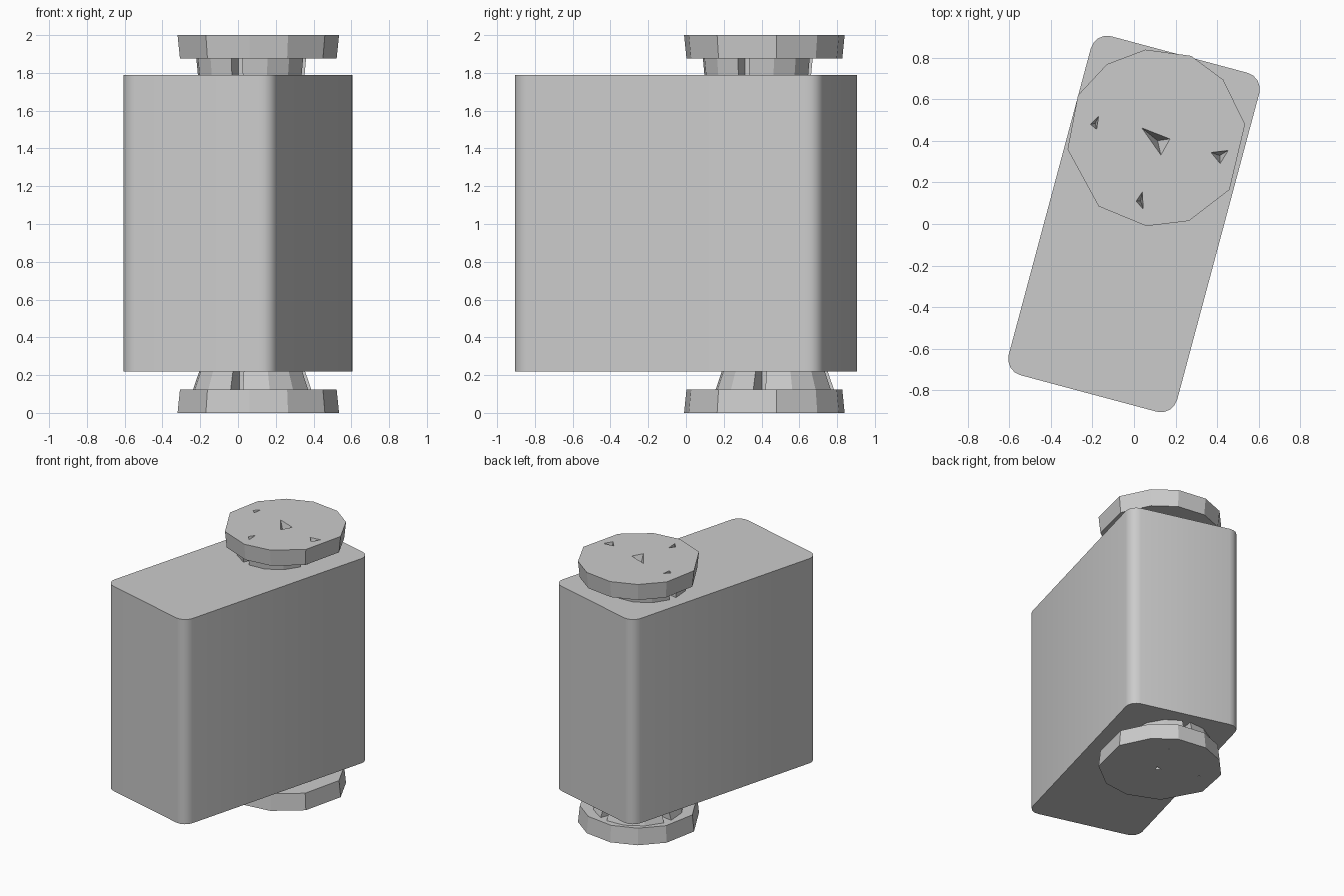
import bpy, bmesh
from math import cos, sin, radians
from mathutils import Matrix, Vector

if "Cube" in bpy.data.objects:
    bpy.data.objects.remove(bpy.data.objects["Cube"], do_unlink=True)

grey = bpy.data.materials.new("plain grey")
grey.use_nodes = True
COLOUR = (0.6, 0.6, 0.6, 1)
grey.diffuse_color = COLOUR
grey.node_tree.nodes["Principled BSDF"].inputs["Base Color"].default_value = COLOUR


def finish(bm, name):
    bmesh.ops.recalc_face_normals(bm, faces=bm.faces)
    mesh = bpy.data.meshes.new(name)
    bm.to_mesh(mesh)
    bm.free()
    mesh.materials.append(grey)
    obj = bpy.data.objects.new(name, mesh)
    bpy.context.collection.objects.link(obj)
    return obj


def loft(bm, low, high):
    """Closed solid between two matching outlines of 3D points."""
    a = [bm.verts.new(p) for p in low]
    b = [bm.verts.new(p) for p in high]
    bm.faces.new(a[::-1])
    bm.faces.new(b)
    for i in range(len(a)):
        j = (i + 1) % len(a)
        bm.faces.new((a[i], a[j], b[j], b[i]))


# Main block: turned box with rounded upright edges
TURN = radians(-15)
bm = bmesh.new()
bmesh.ops.create_cube(bm, size=1)
bmesh.ops.scale(bm, vec=(0.84, 1.69, 1.57), verts=bm.verts)
upright = [e for e in bm.edges
           if abs(e.verts[0].co.z - e.verts[1].co.z) > 1]
bmesh.ops.bevel(bm, geom=upright, offset=0.08, segments=4, profile=0.5,
                affect='EDGES')
bmesh.ops.transform(bm, verts=bm.verts,
                    matrix=Matrix.Translation((0, 0, 1.005)) @ Matrix.Rotation(TURN, 4, 'Z'))
body = finish(bm, "main_block")
bpy.ops.object.select_all(action='DESELECT')
body.select_set(True)
bpy.context.view_layer.objects.active = body
bpy.ops.object.shade_smooth_by_angle(angle=radians(30))

# Uneven round outline shared by both end discs
RIM = [(.055, .84), (.275, .81), (.43, .695), (.535, .48), (.46, .165),
       (.265, .015), (.06, -.01), (-.17, .085), (-.32, .36), (-.27, .62),
       (-.13, .77)]
CENTRE = Vector((0.105, 0.415))


def rim(z, scale):
    pts = [CENTRE + (Vector(p) - CENTRE) * scale for p in RIM]
    return [(p.x, p.y, z) for p in reversed(pts)]


def disc(name, outer_z, inner_z, dents, depth):
    bm = bmesh.new()
    ends = [(outer_z, 1.0), (inner_z, 0.97)]
    ends.sort()
    loft(bm, rim(*ends[0]), rim(*ends[1]))
    obj = finish(bm, name)
    # Three-sided screw dents sunk into the outer face
    out = 1 if outer_z > inner_z else -1
    bm = bmesh.new()
    for tri in dents:
        mid = sum((Vector(p) for p in tri), Vector((0, 0))) / 3
        base = [bm.verts.new((x, y, outer_z + out * 0.003)) for x, y in tri]
        tip = bm.verts.new((mid.x, mid.y, outer_z - out * depth))
        bm.faces.new(base)
        for i in range(3):
            bm.faces.new((base[i], base[(i + 1) % 3], tip))
    cutter = finish(bm, "dent_cutter")
    cutter.hide_render = True
    mod = obj.modifiers.new("dents", 'BOOLEAN')
    mod.operation = 'DIFFERENCE'
    mod.solver = 'EXACT'
    mod.object = cutter
    bpy.context.view_layer.objects.active = obj
    bpy.ops.object.modifier_apply(modifier=mod.name)
    bpy.data.objects.remove(cutter, do_unlink=True)


def small_dent(x, y, r):
    return [(x - r, y), (x + r, y + r * .5), (x + r * .5, y - r)]


disc("top_disc", 2.0, 1.875,
     [[(.035, .465), (.175, .41), (.13, .33)],
      [(-.21, .48), (-.17, .52), (-.18, .455)],
      [(.37, .345), (.455, .355), (.415, .29)],
      [(.01, .11), (.04, .155), (.045, .07)]], 0.1)
disc("bottom_disc", 0.0, 0.125,
     [small_dent(.12, .41, .025), small_dent(-.165, .51, .01),
      small_dent(.235, .66, .008)], 0.06)


def arc(x, y, z, r_in, r_out, start, sweep, steps=3):
    """Outline of a ring sector."""
    angles = [radians(start + sweep * i / steps) for i in range(steps + 1)]
    return ([(x + r_out * cos(a), y + r_out * sin(a), z) for a in angles] +
            [(x + r_in * cos(a), y + r_in * sin(a), z) for a in reversed(angles)])


def collar(name, x, y, z_low, r_low, z_high, r_high):
    """Four slotted sectors around a solid core."""
    bm = bmesh.new()
    for k in range(4):
        start = k * 90 - 9
        loft(bm, arc(x, y, z_low, .19, r_low, start, 78),
             arc(x, y, z_high, .19, r_high, start, 78))
    bmesh.ops.create_cone(bm, cap_ends=True, segments=8, radius1=.2, radius2=.2,
                          depth=z_high - z_low,
                          matrix=Matrix.Translation((x, y, (z_low + z_high) / 2)))
    finish(bm, name)


collar("top_collar", .07, .38, 1.78, .285, 1.885, .295)
collar("bottom_collar", .075, .47, .115, .32, .23, .28)
